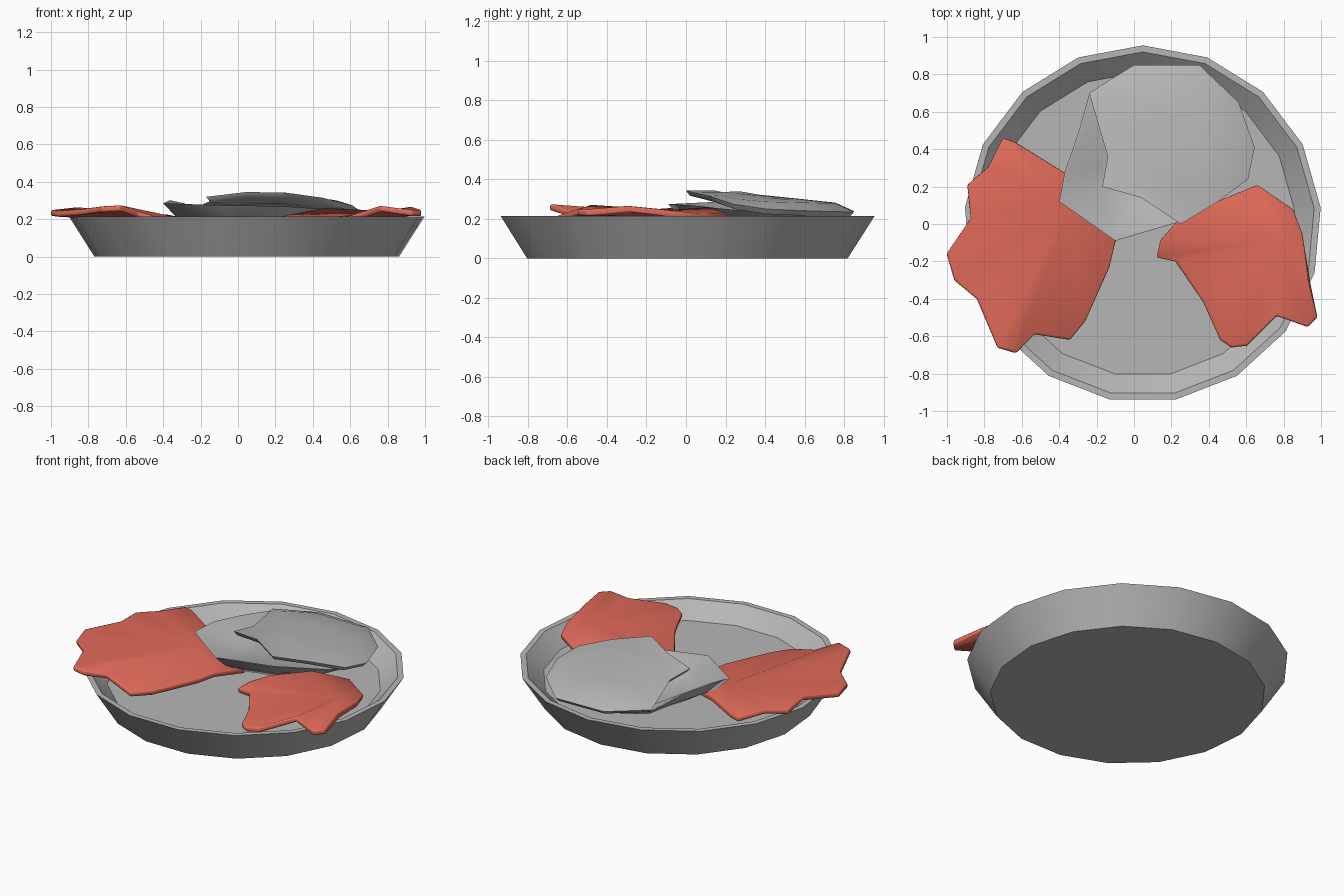
import bpy, bmesh, math
from mathutils import Vector

cube = bpy.data.objects.get("Cube")
if cube:
    bpy.data.objects.remove(cube, do_unlink=True)


def material(name, rgb):
    m = bpy.data.materials.new(name)
    m.use_nodes = True
    m.diffuse_color = (*rgb, 1)
    m.node_tree.nodes["Principled BSDF"].inputs["Base Color"].default_value = (*rgb, 1)
    return m


GREY = material("grey", (0.47, 0.47, 0.47))
RED = material("coral red", (0.75, 0.145, 0.1))


def finish(name, bm, mat, angle=35):
    bmesh.ops.recalc_face_normals(bm, faces=bm.faces)
    mesh = bpy.data.meshes.new(name)
    bm.to_mesh(mesh)
    bm.free()
    mesh.materials.append(mat)
    ob = bpy.data.objects.new(name, mesh)
    bpy.context.collection.objects.link(ob)
    bpy.ops.object.select_all(action='DESELECT')
    ob.select_set(True)
    bpy.context.view_layer.objects.active = ob
    bpy.ops.object.shade_smooth_by_angle(angle=math.radians(angle))
    return ob


def loft(name, rings, mat, angle=35):
    """Join rings of equal length and close both ends."""
    bm = bmesh.new()
    loops = [[bm.verts.new(p) for p in ring] for ring in rings]
    for a, b in zip(loops, loops[1:]):
        for i in range(len(a)):
            j = (i + 1) % len(a)
            bm.faces.new((a[i], a[j], b[j], b[i]))
    bm.faces.new(loops[0])
    bm.faces.new(loops[-1])
    return finish(name, bm, mat, angle)


def scaled(ring, centre, s, z, flat=0.0):
    """Shrink a ring to its centre; flat blends its heights towards z."""
    c = Vector(centre)
    out = []
    for p in ring:
        q = c + (Vector(p[:2]) - c) * s
        out.append((q.x, q.y, p[2] * (1 - flat) + z * flat))
    return out


# Bowl: 17-sided dish with a thin rim
SIDES = 17
def circle(r, z):
    steps = [math.pi / 2 + math.tau * i / SIDES for i in range(SIDES)]
    return [(0.047 + r * math.cos(a), r * math.sin(a), z) for a in steps]

loft("bowl", [circle(r, z) for r, z in
              ((0.818, 0), (0.955, 0.215), (0.92, 0.215), (0.815, 0.12))], GREY, angle=30)


# Leaves: creased sheets fanned out from one point
def leaf(name, apex, outline):
    bm = bmesh.new()
    hub = bm.verts.new(apex)
    edge = [bm.verts.new(p) for p in outline]
    for i in range(len(edge)):
        bm.faces.new((hub, edge[i], edge[(i + 1) % len(edge)]))
    bmesh.ops.recalc_face_normals(bm, faces=bm.faces)
    if sum(f.normal.z for f in bm.faces) < 0:
        bmesh.ops.reverse_faces(bm, faces=bm.faces)
    ob = finish(name, bm, RED, 50)
    solid = ob.modifiers.new("thickness", 'SOLIDIFY')
    solid.thickness, solid.offset = 0.032, -1
    bevel = ob.modifiers.new("soft_edge", 'BEVEL')
    bevel.width, bevel.segments, bevel.limit_method = 0.01, 2, 'ANGLE'
    bevel.angle_limit = math.radians(50)
    return ob

leaf("right_leaf", (-0.35, 0.1, 0.215), [
    (-0.70, 0.46, 0.242), (-0.64, 0.44, 0.24), (-0.38, 0.28, 0.225), (-0.2, 0.18, 0.19),
    (0.0, 0.08, 0.165), (-0.10, -0.10, 0.18), (-0.13, -0.23, 0.18), (-0.26, -0.52, 0.18),
    (-0.34, -0.62, 0.185), (-0.53, -0.59, 0.24), (-0.63, -0.69, 0.275), (-0.73, -0.66, 0.27),
    (-0.84, -0.40, 0.255), (-0.96, -0.30, 0.245), (-1.0, -0.16, 0.25),
    (-0.87, 0.03, 0.265), (-0.89, 0.21, 0.25), (-0.78, 0.30, 0.255)])

leaf("left_leaf", (0.78, -0.08, 0.245), [
    (0.12, -0.18, 0.17), (0.14, -0.09, 0.185), (0.22, 0.0, 0.215), (0.45, 0.12, 0.26),
    (0.66, 0.21, 0.228), (0.85, 0.08, 0.225), (0.90, -0.05, 0.24), (0.93, -0.30, 0.267),
    (0.98, -0.50, 0.25), (0.93, -0.55, 0.25), (0.76, -0.49, 0.272), (0.60, -0.65, 0.22),
    (0.52, -0.66, 0.205), (0.46, -0.62, 0.2), (0.37, -0.42, 0.195), (0.22, -0.20, 0.18)])

# Lower shell: cup with a raised lip at the front and right
lip = [(-0.40, 0.12, 0.285), (-0.37, 0.28, 0.3), (-0.30, 0.48, 0.285), (-0.24, 0.69, 0.25),
       (-0.13, 0.76, 0.235), (0.0, 0.83, 0.23), (0.34, 0.83, 0.225), (0.54, 0.64, 0.225),
       (0.60, 0.40, 0.235), (0.52, 0.2, 0.25), (0.24, 0.01, 0.27), (-0.10, -0.09, 0.275)]
mid = (0.1, 0.36)
loft("lower_shell", [scaled(lip, mid, 0.55, 0.13, 1), scaled(lip, mid, 0.86, 0.18, 0.7), lip,
                     scaled(lip, mid, 0.97, 0), scaled(lip, mid, 0.6, 0.18, 0.9)], GREY, angle=50)

# Upper shell: domed lid, raised at the front
brim = [(-0.17, 0.20, 0.32), (-0.14, 0.36, 0.30), (-0.24, 0.70, 0.258), (-0.13, 0.77, 0.25),
        (0.0, 0.85, 0.24), (0.35, 0.85, 0.235), (0.56, 0.65, 0.24), (0.645, 0.41, 0.25),
        (0.61, 0.24, 0.275), (0.45, 0.12, 0.315), (0.25, 0.0, 0.343), (0.04, 0.14, 0.345)]
mid = (0.2, 0.38)
under = [(x, y, z - 0.025) for x, y, z in brim]
loft("upper_shell", [scaled(under, mid, 0.6, 0.25, 0.5), scaled(under, mid, 0.95, 0), brim,
                     scaled(brim, mid, 0.8, 0.325, 0.5), scaled(brim, mid, 0.42, 0.335, 0.65)],
     GREY, angle=45)
